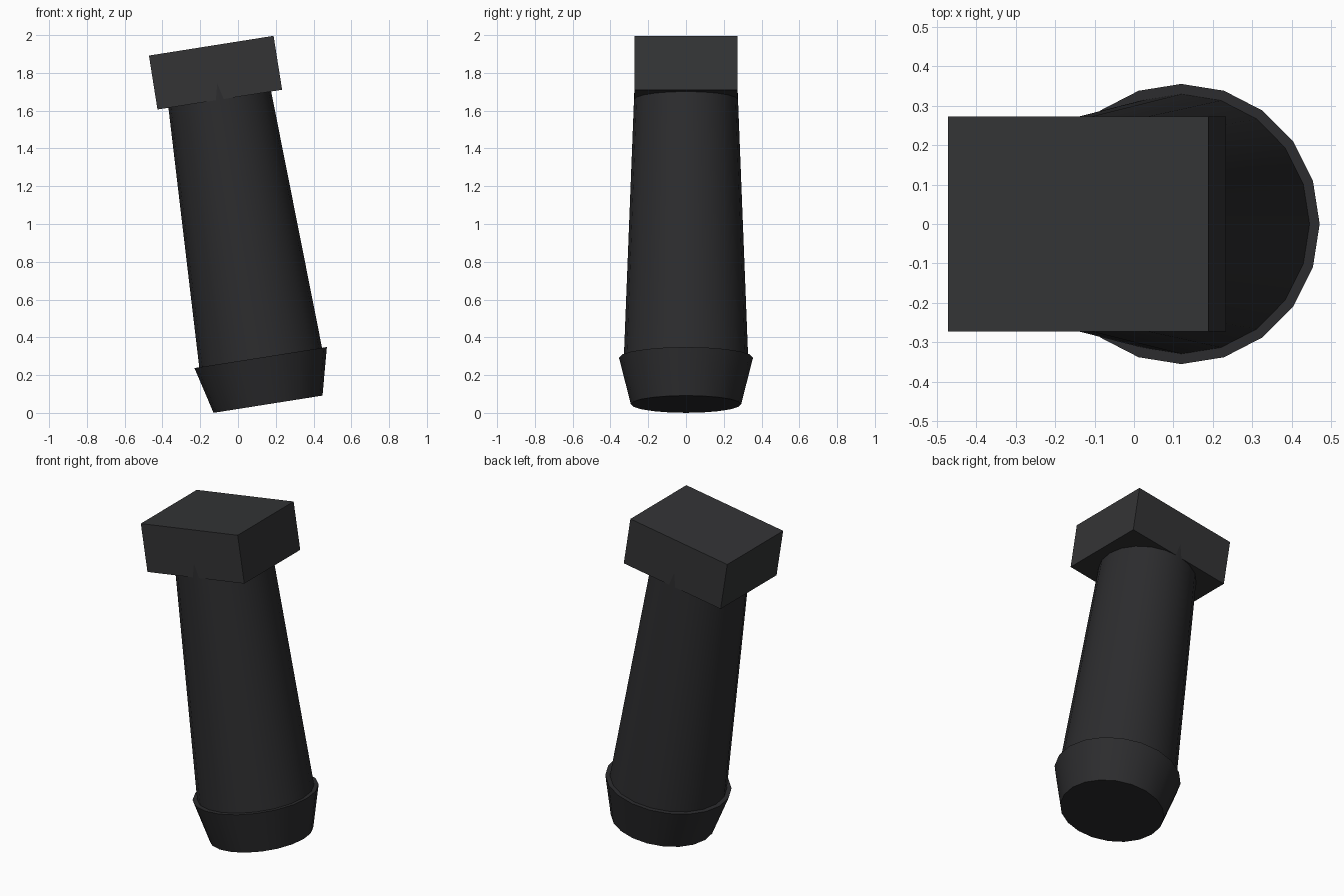
import bpy
from math import radians, sin, cos
from mathutils import Matrix, Vector

if "Cube" in bpy.data.objects:
    bpy.data.objects.remove(bpy.data.objects["Cube"])

TILT = Matrix.Rotation(radians(-9), 4, 'Y')
BASE = Vector((0.159, 0, 0.046))   # centre of the underside


def place(t):
    """Transform to a point t units up the leaning axis."""
    return Matrix.Translation(BASE) @ TILT @ Matrix.Translation((0, 0, t))


def paint(obj, name, rgb):
    mat = bpy.data.materials.new(name)
    mat.diffuse_color = (*rgb, 1)
    mat.use_nodes = True
    mat.node_tree.nodes["Principled BSDF"].inputs["Base Color"].default_value = mat.diffuse_color
    obj.data.materials.append(mat)


def tapered(name, r1, r2, t1, t2):
    """20-sided tapered cylinder along the leaning axis, a vertex facing +x."""
    bpy.ops.mesh.primitive_cone_add(vertices=20, radius1=r1, radius2=r2, depth=t2 - t1)
    obj = bpy.context.object
    obj.name = name
    obj.matrix_world = place((t1 + t2) / 2)
    bpy.ops.object.shade_smooth_by_angle(angle=radians(30))
    paint(obj, name + "_dark", (0.025, 0.025, 0.027))
    return obj


# Flared collar at the foot, and the long shaft rising out of it
tapered("foot_collar", 0.292, 0.355, 0.0, 0.25)
tapered("shaft", 0.3325, 0.27, 0.163, 1.77)

# Rectangular head block
bpy.ops.mesh.primitive_cube_add(size=1)
head = bpy.context.object
head.name = "head_block"
head.data.transform(Matrix.Diagonal((0.668, 0.544, 0.289, 1)))
head.matrix_world = place(1.777)
paint(head, "head_dark", (0.033, 0.034, 0.036))
